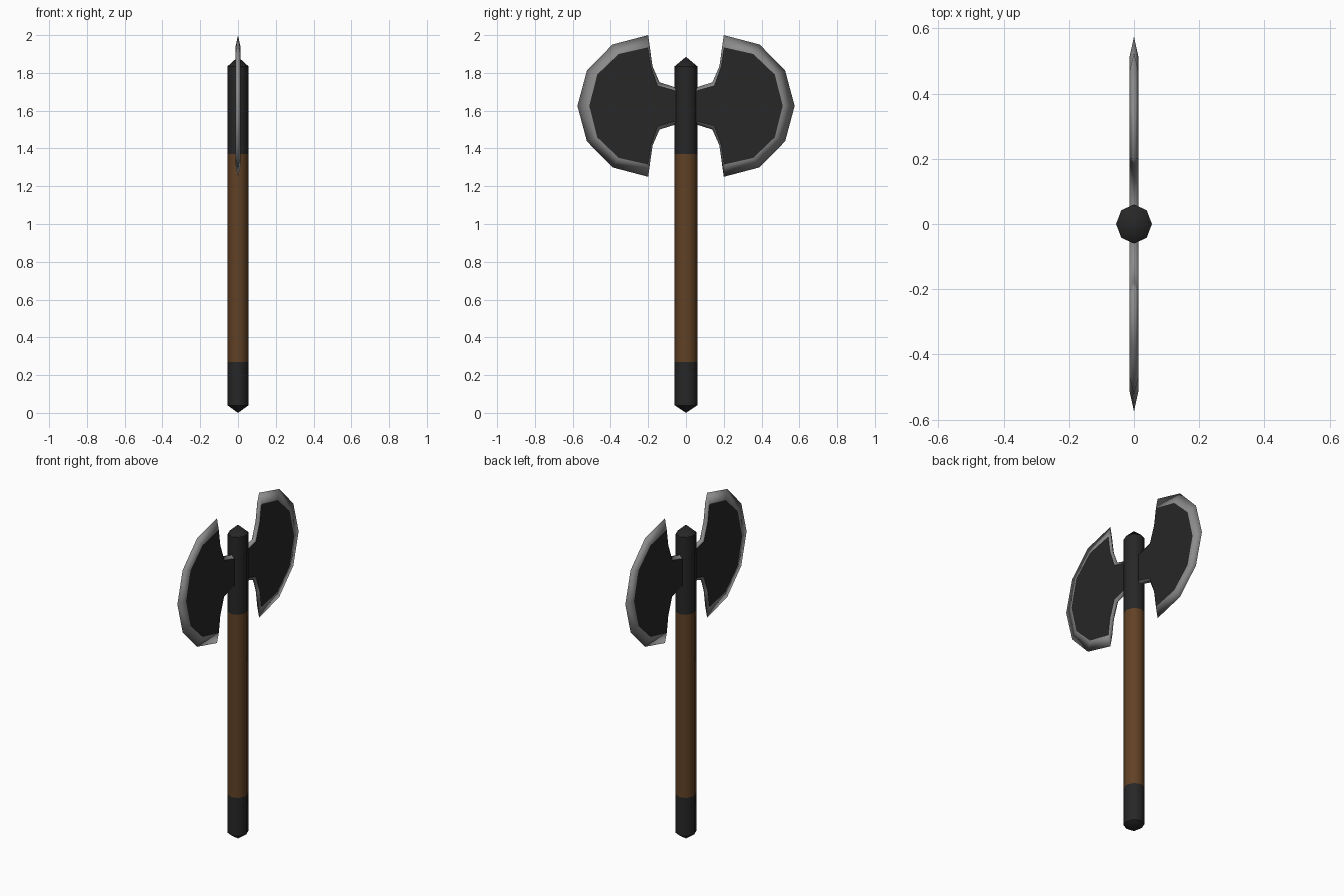
import bpy, bmesh, math

cube = bpy.data.objects.get("Cube")
if cube:
    bpy.data.objects.remove(cube, do_unlink=True)


def material(name, rgb):
    m = bpy.data.materials.new(name)
    m.use_nodes = True
    m.diffuse_color = (*rgb, 1)
    m.node_tree.nodes["Principled BSDF"].inputs["Base Color"].default_value = (*rgb, 1)
    return m


iron = material("dark_iron", (0.02, 0.02, 0.02))
steel = material("edge_steel", (0.26, 0.26, 0.26))
wood = material("brown_wood", (0.12, 0.053, 0.018))


def finish(name, bm, mats):
    bmesh.ops.recalc_face_normals(bm, faces=bm.faces)
    for f in bm.faces:
        f.smooth = True
    # crisp border wherever two colours meet
    for e in bm.edges:
        if len({f.material_index for f in e.link_faces}) > 1:
            e.smooth = False
    mesh = bpy.data.meshes.new(name)
    bm.to_mesh(mesh)
    bm.free()
    for m in mats:
        mesh.materials.append(m)
    ob = bpy.data.objects.new(name, mesh)
    bpy.context.collection.objects.link(ob)
    return ob


SIDES, RX, RY = 8, 0.055, 0.06


def shaft(name, z0, z1, mat, low_tip=None, high_tip=None):
    """Eight-sided tube section, optionally closed by a pointed end."""
    bm = bmesh.new()
    rings = []
    for z in (z0, z1):
        rings.append([bm.verts.new((RX * math.cos(a), RY * math.sin(a), z))
                      for a in (math.tau * i / SIDES for i in range(SIDES))])
    for i in range(SIDES):
        j = (i + 1) % SIDES
        bm.faces.new((rings[0][i], rings[0][j], rings[1][j], rings[1][i]))
    for ring, tip in zip(rings, (low_tip, high_tip)):
        if tip is None:
            continue
        apex = bm.verts.new((0, 0, tip))
        for i in range(SIDES):
            bm.faces.new((ring[i], ring[(i + 1) % SIDES], apex))
        for e in bm.edges:
            if e.verts[0] in ring and e.verts[1] in ring:
                e.smooth = False
    finish(name, bm, [mat])


shaft("pommel", 0.04, 0.27, iron, low_tip=0)
shaft("handle", 0.27, 1.37, wood)
shaft("head_socket", 1.37, 1.835, iron, high_tip=1.885)

# Upper half of the blade outline: sharp rim and flat cheek, as (y, height above middle)
MID, HALF = 1.625, 0.0138
RIM = [(0, .1), (.06, .1), (.14, .125), (.177, .21), (.2, .375),
       (.39, .325), (.525, .187), (.575, 0)]
CHEEK = [(0, .083), (.065, .083), (.15, .107), (.187, .21), (.202, .31),
         (.356, .275), (.47, .166), (.512, 0)]


def full(half):
    return half + [(y, -z) for y, z in reversed(half[:-1])]


def blade(name, side):
    bm = bmesh.new()
    rim = [bm.verts.new((0, side * y, MID + z)) for y, z in full(RIM)]
    n = len(rim)
    for x in (-HALF, HALF):
        cheek = [bm.verts.new((x, side * y, MID + z)) for y, z in full(CHEEK)]
        # flat cheek in strips between the upper and lower outline
        for i in range(n // 2):
            quad = [cheek[i], cheek[i + 1], cheek[n - 2 - i], cheek[n - 1 - i]]
            bm.faces.new(list(dict.fromkeys(quad)))
        # sloping ground edge
        for i in range(n - 1):
            f = bm.faces.new((rim[i], rim[i + 1], cheek[i + 1], cheek[i]))
            f.material_index = 1
    finish(name, bm, [iron, steel])


blade("front_blade", -1)
blade("back_blade", 1)
